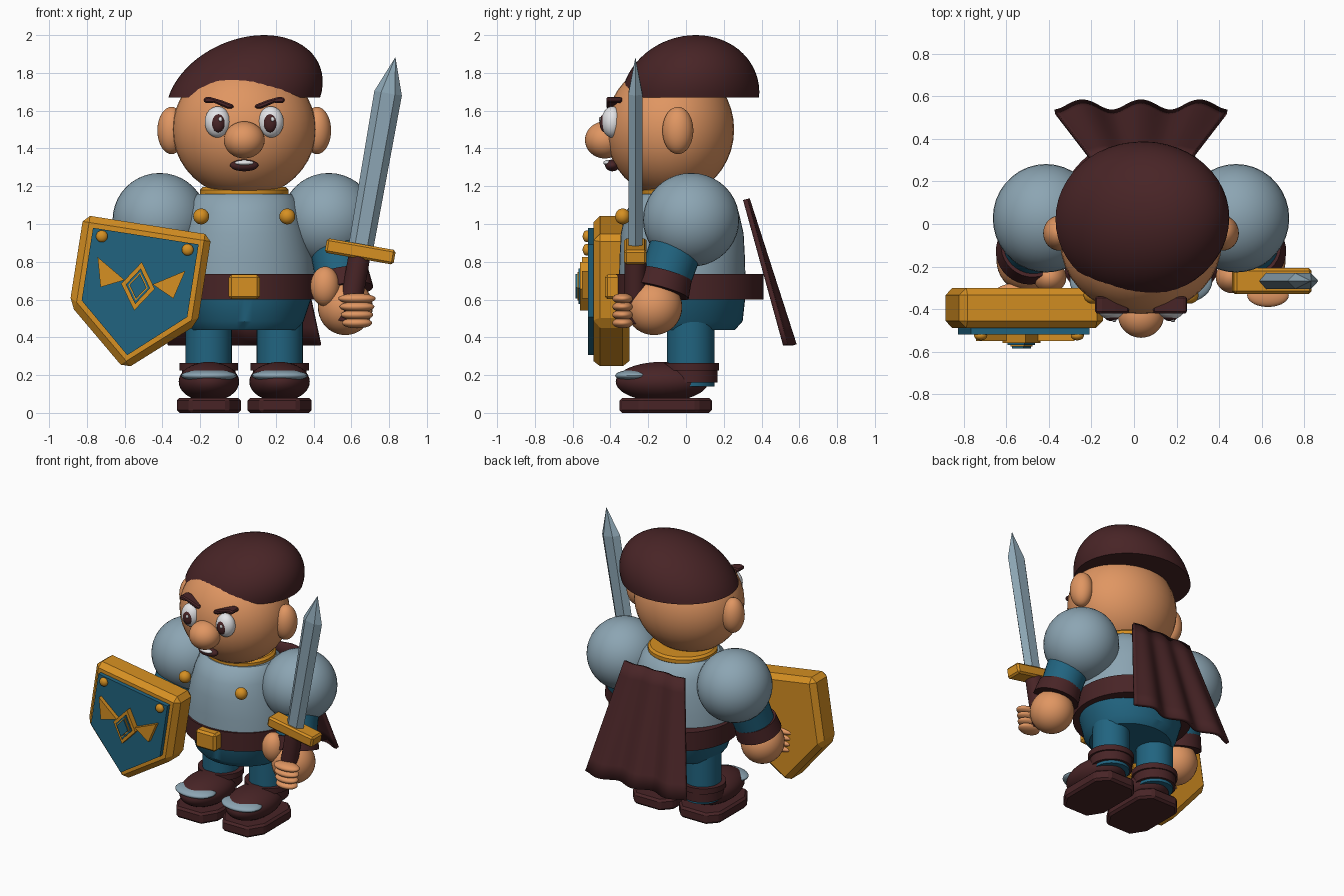
import bpy, bmesh, math
from mathutils import Vector, Matrix

if "Cube" in bpy.data.objects:
    bpy.data.objects.remove(bpy.data.objects["Cube"])

CX = 0.033  # body centre line


def material(name, *rgb):
    col = [((c / 255 + 0.055) / 1.055) ** 2.4 for c in rgb] + [1]
    m = bpy.data.materials.new(name)
    m.use_nodes = True
    m.diffuse_color = col
    m.node_tree.nodes["Principled BSDF"].inputs["Base Color"].default_value = col
    return m


skin = material("skin", 224, 150, 98)
steel = material("steel", 140, 165, 179)
blue = material("blue cloth", 33, 100, 128)
gold = material("gold", 214, 144, 34)
brown = material("dark brown", 72, 36, 38)
white = material("white", 232, 232, 235)


def make(name, bm, mat, smooth=True, bevel=0, matrix=None):
    bmesh.ops.recalc_face_normals(bm, faces=bm.faces)
    me = bpy.data.meshes.new(name)
    bm.to_mesh(me)
    bm.free()
    me.materials.append(mat)
    ob = bpy.data.objects.new(name, me)
    bpy.context.collection.objects.link(ob)
    if matrix:
        ob.matrix_world = matrix
    if bevel:
        mod = ob.modifiers.new("bevel", "BEVEL")
        mod.width, mod.segments = bevel, 1
    if smooth:
        bpy.ops.object.select_all(action="DESELECT")
        ob.select_set(True)
        bpy.context.view_layer.objects.active = ob
        bpy.ops.object.shade_smooth_by_angle(angle=math.radians(35))
    return ob


def ball(name, loc, rad, mat):
    bm = bmesh.new()
    bmesh.ops.create_uvsphere(bm, u_segments=36, v_segments=20, radius=1)
    bmesh.ops.transform(bm, matrix=Matrix.Diagonal((*rad, 1)), verts=bm.verts)
    return make(name, bm, mat, matrix=Matrix.Translation(loc))


def box(name, loc, size, mat, bevel=0.015, tilt=0):
    bm = bmesh.new()
    bmesh.ops.create_cube(bm, size=1)
    bmesh.ops.transform(bm, matrix=Matrix.Diagonal((*size, 1)), verts=bm.verts)
    mx = Matrix.Translation(loc) @ Matrix.Rotation(tilt, 4, "Y")
    return make(name, bm, mat, False, bevel, mx)


def rod(name, a, b, r1, r2, mat):
    a, b = Vector(a), Vector(b)
    bm = bmesh.new()
    bmesh.ops.create_cone(bm, cap_ends=True, segments=32, radius1=r1, radius2=r2, depth=(b - a).length)
    rot = (b - a).to_track_quat("Z", "Y").to_matrix().to_4x4()
    return make(name, bm, mat, matrix=Matrix.Translation((a + b) / 2) @ rot)


def stack(name, centre, rings, mat):
    """Loft of ellipses: each ring is (z, x radius, y radius)."""
    bm = bmesh.new()
    n = 48
    loops = [[bm.verts.new((centre[0] + rx * math.cos(2 * math.pi * i / n),
                            centre[1] + ry * math.sin(2 * math.pi * i / n), z)) for i in range(n)]
             for z, rx, ry in rings]
    for lo, hi in zip(loops, loops[1:]):
        for i in range(n):
            bm.faces.new((lo[i], lo[(i + 1) % n], hi[(i + 1) % n], hi[i]))
    bm.faces.new(loops[0])
    bm.faces.new(loops[-1])
    return make(name, bm, mat)


def plate(name, pts, y0, y1, mat, matrix=None, bevel=0):
    """Prism of an x-z outline between two depths."""
    bm = bmesh.new()
    f = bm.faces.new([bm.verts.new((x, y0, z)) for x, z in pts])
    new = bmesh.ops.extrude_face_region(bm, geom=[f])["geom"]
    bmesh.ops.translate(bm, vec=(0, y1 - y0, 0), verts=[v for v in new if isinstance(v, bmesh.types.BMVert)])
    return make(name, bm, mat, False, bevel, matrix)


# Head, ears and nose
ball("head", (CX, -0.085, 1.5), (0.38, 0.34, 0.36), skin)
ball("nose", (CX, -0.43, 1.445), (0.108, 0.105, 0.098), skin)

# Hair: a flat-bottomed dome leaning to one side
bm = bmesh.new()
bmesh.ops.create_uvsphere(bm, u_segments=48, v_segments=32, radius=1)
bmesh.ops.bisect_plane(bm, geom=bm.verts[:] + bm.edges[:] + bm.faces[:], plane_co=(0, 0, 0),
                       plane_no=(0, 0, 1), clear_inner=True)
bmesh.ops.holes_fill(bm, edges=[e for e in bm.edges if e.is_boundary])
for v in bm.verts:
    u, w, h = v.co
    v.co = (CX + 0.402 * u + 0.105 * h, 0.022 + 0.365 * w + 0.03 * h, 1.67 + 0.33 * h)
make("hair", bm, brown)

# Mouth
ball("mouth", (CX, -0.39, 1.31), (0.075, 0.038, 0.031), brown)
ball("teeth", (CX, -0.416, 1.324), (0.05, 0.022, 0.014), white)

# Torso, belt and hips
stack("torso", (CX, -0.02), [(0.7, 0.375, 0.335), (0.82, 0.365, 0.332), (0.95, 0.335, 0.325),
                             (1.06, 0.305, 0.3), (1.13, 0.28, 0.26), (1.16, 0.25, 0.22)], steel)
stack("belt", (CX, 0.02), [(0.6, 0.395, 0.39), (0.735, 0.395, 0.39)], brown)
stack("hips", (CX, 0), [(0.44, 0.28, 0.26), (0.485, 0.315, 0.3), (0.62, 0.36, 0.315)], blue)
stack("collar", (CX, -0.01), [(1.14, 0.22, 0.21), (1.155, 0.235, 0.225), (1.18, 0.235, 0.225), (1.195, 0.22, 0.21)], gold)
box("buckle", (CX, -0.385, 0.667), (0.165, 0.09, 0.13), gold)

for side, word in ((-1, "right"), (1, "left")):
    def at(x, y, z):
        return (CX + side * x, y, z)

    # Face details
    ball(word + "_ear", at(0.385, -0.043, 1.495), (0.075, 0.082, 0.125), skin)
    ball(word + "_eye", at(0.141, -0.39, 1.54), (0.068, 0.058, 0.083), white)
    ball(word + "_pupil", at(0.138, -0.43, 1.535), (0.036, 0.027, 0.05), brown)
    ball(word + "_glint", (CX + side * 0.138 + 0.012, -0.455, 1.555), (0.01, 0.006, 0.012), white)
    brow = [(0.055, 1.63), (0.12, 1.655), (0.19, 1.675), (0.218, 1.665),
            (0.21, 1.64), (0.16, 1.642), (0.09, 1.612), (0.06, 1.61)]
    plate(word + "_brow", [(CX + side * x, z) for x, z in brow], -0.42, -0.34, brown, bevel=0.008)
    ball(word + "_chest_stud", at(0.228, -0.335, 1.04), (0.042, 0.04, 0.042), gold)

    # Arm and hand
    ball(word + "_shoulder", at(0.447, 0.027, 1.022), (0.25, 0.255, 0.248), steel)
    rod(word + "_sleeve", at(0.47, -0.01, 1.0), at(0.52, -0.12, 0.68), 0.145, 0.135, blue)
    rod(word + "_cuff", at(0.515, -0.11, 0.735), at(0.53, -0.135, 0.645), 0.145, 0.155, brown)
    ball(word + "_hand", at(0.535, -0.17, 0.56), (0.145, 0.15, 0.148), skin)
    ball(word + "_thumb", at(0.428, -0.25, 0.67), (0.077, 0.075, 0.105), skin)
    for i in range(4):
        ball(f"{word}_finger_{i}", at(0.597, -0.335, 0.605 - 0.043 * i),
             (0.098 - 0.006 * i, 0.055, 0.028), skin)

    # Leg and boot
    leg = at(0.188, 0.025, 0)[:2]
    stack(word + "_leg", leg, [(0.14, 0.122, 0.125), (0.5, 0.122, 0.125)], blue)
    stack(word + "_boot_shaft", leg, [(0.16, 0.142, 0.142), (0.225, 0.142, 0.142)], brown)
    stack(word + "_boot_cuff", leg, [(0.225, 0.155, 0.15), (0.265, 0.155, 0.15)], brown)
    ball(word + "_shoe", at(0.187, -0.127, 0.165), (0.16, 0.245, 0.105), brown)
    ball(word + "_toe_cap", at(0.187, -0.27, 0.197), (0.148, 0.105, 0.032), steel)
    bm = bmesh.new()
    outline = [(0.17, -0.24), (0.17, 0.06), (0.1, 0.137), (-0.1, 0.137),
               (-0.17, 0.06), (-0.17, -0.24), (-0.1, -0.352), (0.1, -0.352)]
    base = bm.faces.new([bm.verts.new((x, y, 0)) for x, y in outline])
    new = bmesh.ops.extrude_face_region(bm, geom=[base])["geom"]
    bmesh.ops.translate(bm, vec=(0, 0, 0.08), verts=[v for v in new if isinstance(v, bmesh.types.BMVert)])
    make(word + "_sole", bm, brown, False, 0.015, Matrix.Translation(at(0.187, 0, 0)))

# Sword, leaning outwards
lean = math.radians(10)
sword = Matrix.Translation((0.647, -0.268, 0.855)) @ Matrix.Rotation(lean, 4, "Y")
box("sword_guard", sword.translation, (0.37, 0.12, 0.078), gold, 0.012, lean)
rod("sword_grip", sword @ Vector((0, 0, -0.38)), sword @ Vector((0, 0, 0.02)), 0.058, 0.058, brown)
bm = bmesh.new()
rings = []
for z, w in ((0.02, 0.066), (0.85, 0.074)):
    rings.append([bm.verts.new((x * w, y, z)) for x, y in
                  ((-1, 0), (-0.5, -0.037), (0.5, -0.037), (1, 0), (0.5, 0.037), (-0.5, 0.037))])
tip = [bm.verts.new((0.005, 0, 1.045))] * 6
for i in range(6):
    j = (i + 1) % 6
    bm.faces.new((rings[0][i], rings[0][j], rings[1][j], rings[1][i]))
    bm.faces.new((rings[1][i], rings[1][j], tip[0]))
bm.faces.new(rings[0])
make("sword_blade", bm, steel, False, 0, sword)

# Shield, with its panel and emblem
shield = Matrix.Translation((-0.528, 0, 0.68)) @ Matrix.Rotation(math.radians(8.9), 4, "Y")


def crest(k, w, top, mid, low):
    return [(-w + k, top - k), (w - k, top - k), (w - k, mid + k * 0.5), (0, low + k * 1.3), (-w + k, mid + k * 0.5)]


def diamond(w, h):
    return [(0, h - 0.01), (w, -0.01), (0, -h - 0.01), (-w, -0.01)]


size = (0.343, 0.319, -0.16, -0.457)
plate("shield_body", crest(0, *size), -0.49, -0.3, gold, shield, 0.035)
plate("shield_panel", crest(0.06, *size), -0.52, -0.47, blue, shield)
plate("emblem_frame", diamond(0.09, 0.13), -0.56, -0.5, gold, shield)
plate("emblem_recess", diamond(0.065, 0.095), -0.568, -0.55, blue, shield)
plate("emblem_core_rim", diamond(0.052, 0.076), -0.575, -0.55, gold, shield)
plate("emblem_core", diamond(0.045, 0.066), -0.585, -0.55, blue, shield)
for s, word in ((-1, "right"), (1, "left")):
    plate(word + "_emblem_wing", [(s * 0.235, 0.11), (s * 0.195, -0.045), (s * 0.075, 0.012)],
          -0.55, -0.5, gold, shield)
    ball(word + "_shield_stud", shield @ Vector((s * 0.23, -0.525, 0.222)), (0.031, 0.022, 0.031), gold)

# Cape: a flaring sheet with folds
bm = bmesh.new()
nu, nv = 48, 8
grid = []
for j in range(nv + 1):
    t = j / nv
    row = []
    for i in range(nu + 1):
        s = 2 * i / nu - 1
        fold = (0.006 + 0.018 * t) * math.cos(3 * math.pi * s * 0.98)
        row.append(bm.verts.new((CX + s * (0.24 + 0.165 * t), 0.32 + 0.23 * t + fold, 1.13 - 0.77 * t)))
    grid.append(row)
for a, b in zip(grid, grid[1:]):
    for i in range(nu):
        bm.faces.new((a[i], a[i + 1], b[i + 1], b[i]))
cape = make("cape", bm, brown)
thick = cape.modifiers.new("thickness", "SOLIDIFY")
thick.thickness, thick.offset = 0.025, 0
